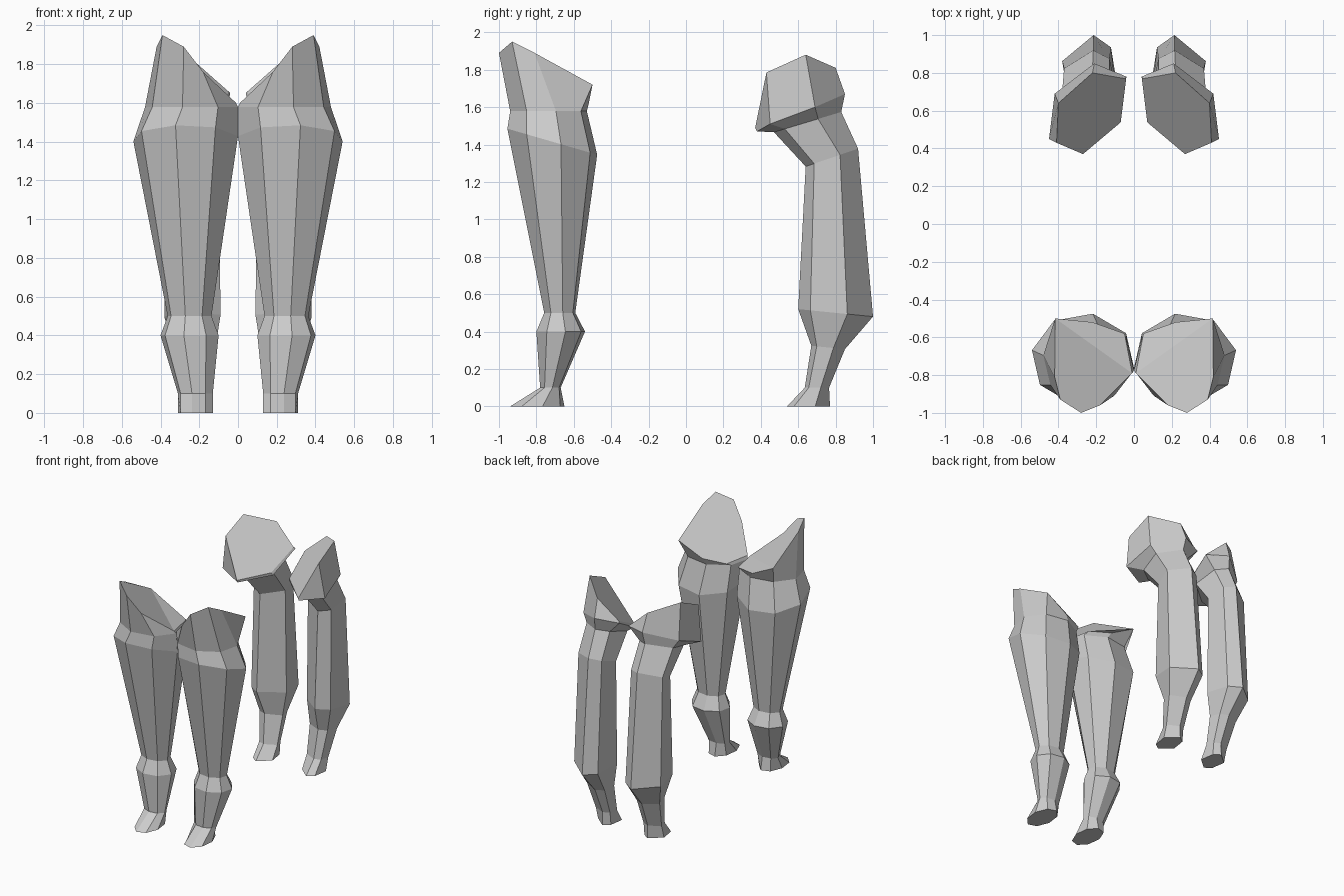
import bpy
import bmesh
from math import cos, sin, radians

cube = bpy.data.objects.get("Cube")
if cube:
    bpy.data.objects.remove(cube, do_unlink=True)

grey = bpy.data.materials.new("plain_grey")
grey.use_nodes = True
GREY = (0.6, 0.6, 0.6, 1)
grey.diffuse_color = GREY
grey.node_tree.nodes["Principled BSDF"].inputs["Base Color"].default_value = GREY


def ring(angles, cx, cy, rx, ry, z, tilt=0.0):
    """Cross-section of a leg, tilted so that z follows y."""
    sx = max(abs(cos(radians(a))) for a in angles)
    sy = max(abs(sin(radians(a))) for a in angles)
    pts = []
    for a in angles:
        dy = ry * sin(radians(a)) / sy
        pts.append((cx + rx * cos(radians(a)) / sx, cy + dy, z + tilt * dy))
    return pts


def loft(name, rings, caps, side):
    """Skin a stack of rings, close both ends, mirror by side."""
    bm = bmesh.new()
    rows = [[bm.verts.new((side * x, y, z)) for x, y, z in r] for r in rings]
    n = len(rows[0])
    for low, high in zip(rows, rows[1:]):
        for i in range(n):
            j = (i + 1) % n
            bm.faces.new((low[i], low[j], high[j], high[i]))
    bm.faces.new(rows[0][::-1])
    for cap in caps:
        bm.faces.new([rows[-1][i] for i in cap])
    bmesh.ops.recalc_face_normals(bm, faces=bm.faces)
    mesh = bpy.data.meshes.new(name)
    bm.to_mesh(mesh)
    bm.free()
    mesh.materials.append(grey)
    bpy.context.collection.objects.link(bpy.data.objects.new(name, mesh))


# Front legs: eight sides, foot to shoulder
octagon = [11 + 45 * i for i in range(8)]
front_rings = [ring(octagon, *r) for r in (
    (0.22, -0.795, 0.09, 0.145, 0.0),
    (0.22, -0.725, 0.09, 0.055, 0.1),
    (0.25, -0.67, 0.15, 0.13, 0.4),
    (0.25, -0.675, 0.113, 0.083, 0.5),
    (0.27, -0.715, 0.27, 0.24, 1.415, -0.29),
    (0.24, -0.735, 0.24, 0.205, 1.578),
)]
# Shoulder rim, counted from the outer side round the back
front_rings.append([
    (0.42, -0.81, 1.89), (0.417, -0.5, 1.72), (0.22, -0.52, 1.62), (0.05, -0.58, 1.60),
    (0.01, -0.79, 1.60), (0.18, -0.96, 1.76), (0.28, -1.0, 1.89), (0.39, -0.93, 1.95)])
front_caps = [(0, 1, 4, 5, 6, 7), (1, 2, 3, 4)]

# Back legs: six sides, foot to hip
hexagon = (18, 98, 138, 198, 278, 318)
back_rings = [ring(hexagon, *r) for r in (
    (0.21, 0.655, 0.08, 0.115, 0.0),
    (0.21, 0.70, 0.08, 0.065, 0.1),
    (0.22, 0.76, 0.10, 0.09, 0.315, -0.1),
    (0.235, 0.80, 0.145, 0.20, 0.5, -0.1),
    (0.235, 0.78, 0.135, 0.14, 1.33, 0.34),
    (0.24, 0.65, 0.14, 0.18, 1.52, 0.3),
)]
# Flared hip edge, then its sloping top
back_rings.append([
    (0.42, 0.69, 1.60), (0.21, 0.85, 1.67), (0.04, 0.78, 1.65),
    (0.07, 0.54, 1.52), (0.27, 0.38, 1.47), (0.45, 0.45, 1.51)])
back_rings.append([
    (0.40, 0.64, 1.88), (0.22, 0.80, 1.81), (0.05, 0.77, 1.66),
    (0.08, 0.53, 1.54), (0.27, 0.37, 1.49), (0.41, 0.43, 1.785)])
back_caps = [tuple(range(6))]

for label, side in (("left", 1), ("right", -1)):
    loft("front_leg_" + label, front_rings, front_caps, side)
    loft("back_leg_" + label, back_rings, back_caps, side)
